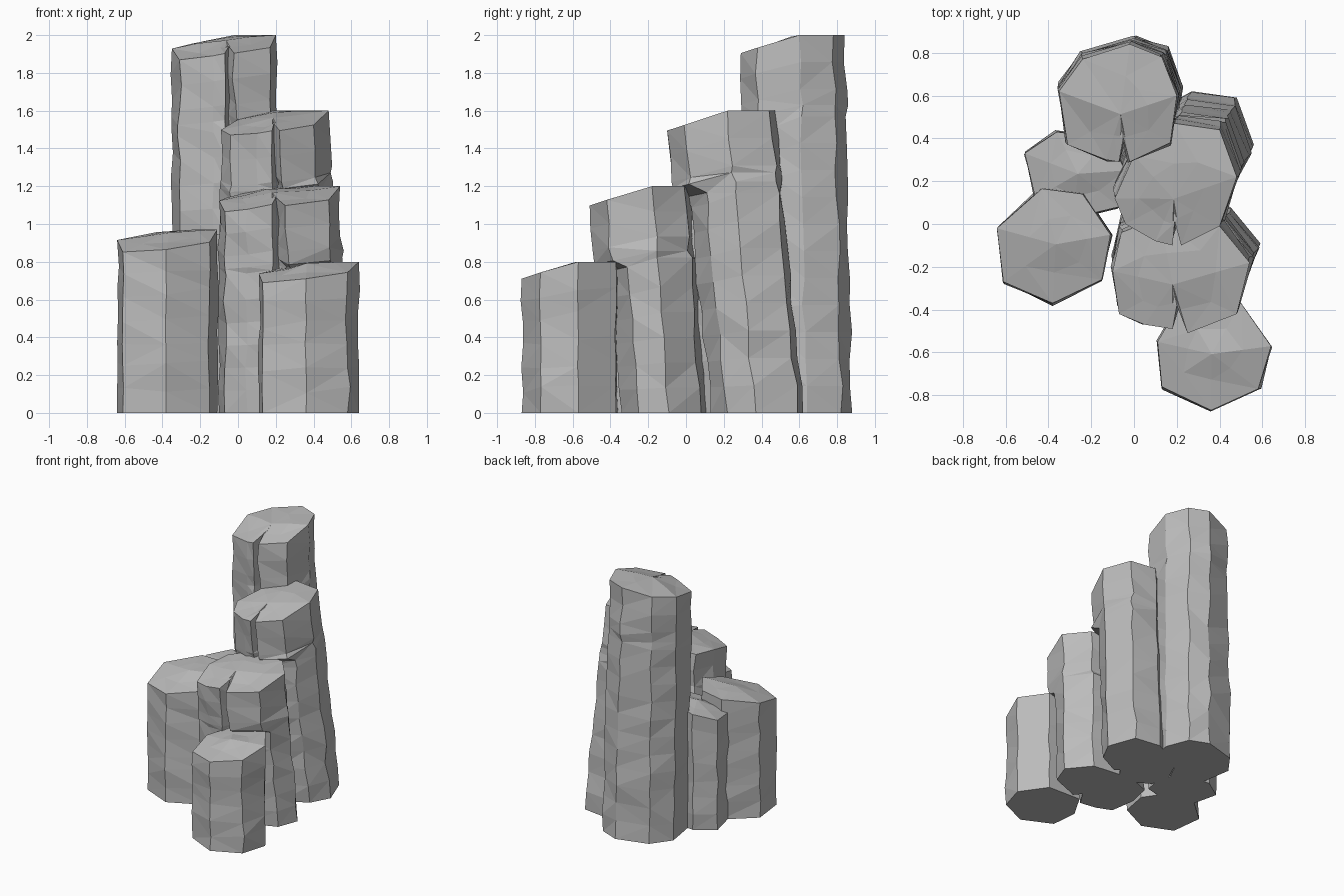
import bpy
import bmesh
import random
from mathutils import Vector

default = bpy.data.objects.get("Cube")
if default:
    bpy.data.objects.remove(default)

rng = random.Random(4)

stone = bpy.data.materials.new("grey stone")
stone.use_nodes = True
GREY = (0.5, 0.5, 0.5, 1)
stone.diffuse_color = GREY
bsdf = stone.node_tree.nodes["Principled BSDF"]
bsdf.inputs["Base Color"].default_value = GREY
bsdf.inputs["Roughness"].default_value = 0.9

# Outline slots used by columns that have a crack and an overhanging block
CRACK, BLOCK = 3, (4, 5)


def column(name, outline, height, ridge, slope=0.33, tilt=0.25,
           lean=(0, 0), ledge=None):
    """Rough prism: sloping fan top, leaning sides, optional front overhang."""
    bm = bmesh.new()
    points = [Vector((x, y)) for x, y in outline]
    n = len(points)
    centre = sum(points, Vector((0, 0))) / n

    def top_z(p):
        return (height - slope * max(0, ridge - p.y)
                - tilt * max(0, centre.x - p.x))

    # Levels from ground to rim, doubled where the block juts out
    steps = max(5, round(height / 0.14))
    levels = [i / steps for i in range(steps + 1)]
    if ledge:
        levels = [t for t in levels if abs(t - ledge) > 0.035]
        levels = sorted(levels + [ledge - 0.015, ledge + 0.015])

    rings = []
    for t in levels:
        ring = []
        for i, p in enumerate(points):
            q = p.copy()
            if p.x > centre.x:
                q.x += lean[0] * (1 - t)
            q.y += lean[1] * (1 - t)
            if ledge and i in BLOCK and t < ledge:
                q.y += 0.08
            z = top_z(p) * t
            if 0 < t < 1:
                q += Vector((rng.gauss(0, 0.006), rng.gauss(0, 0.006)))
                z += rng.uniform(-0.02, 0.02) if not ledge else 0
            ring.append(bm.verts.new((q.x, q.y, z)))
        rings.append(ring)

    # Side walls
    for low, high in zip(rings, rings[1:]):
        for i in range(n):
            j = (i + 1) % n
            bm.faces.new((low[i], low[j], high[j], high[i]))
    bm.faces.new(rings[0][::-1])

    # Chipped top: an uneven inner ring around a central point
    inner = []
    for p in points:
        q = centre.lerp(p, rng.uniform(0.4, 0.6))
        inner.append(bm.verts.new((q.x, q.y, top_z(q) - rng.uniform(0, 0.015))))
    hub = bm.verts.new((centre.x, centre.y, top_z(centre) - 0.005))
    rim = rings[-1]
    for i in range(n):
        j = (i + 1) % n
        bm.faces.new((rim[i], rim[j], inner[j], inner[i]))
        bm.faces.new((inner[i], inner[j], hub))

    bmesh.ops.triangulate(bm, faces=bm.faces[:])
    bmesh.ops.recalc_face_normals(bm, faces=bm.faces[:])
    mesh = bpy.data.meshes.new(name)
    bm.to_mesh(mesh)
    bm.free()
    mesh.materials.append(stone)
    obj = bpy.data.objects.new(name, mesh)
    bpy.context.collection.objects.link(obj)
    return obj


# Tall rear column
column("rear_column",
       [(-.31, .37), (-.13, .30), (-.07, .29), (-.05, .40), (-.02, .29),
        (.17, .38), (.20, .60), (.13, .78), (-.02, .84), (-.24, .77),
        (-.35, .62)],
       2.0, .58, lean=(.03, .04), ledge=.8)

# Middle column, leaning forward
column("middle_column",
       [(-.04, 0), (.10, -.08), (.18, -.10), (.19, .01), (.22, -.10),
        (.40, -.01), (.48, .22), (.40, .44), (.19, .47), (0, .32),
        (-.09, .12)],
       1.6, .22, lean=(.08, .15), ledge=.78)

# Front middle column
column("front_middle_column",
       [(-.07, -.42), (.05, -.47), (.18, -.49), (.20, -.38), (.25, -.51),
        (.48, -.42), (.54, -.18), (.40, -.01), (.12, .03), (-.06, -.04),
        (-.10, -.22)],
       1.2, -.2, lean=(.05, .09), ledge=.7)

# Short front column
column("front_column",
       [(.13, -.76), (.36, -.87), (.58, -.77), (.64, -.57), (.50, -.37),
        (.22, -.36), (.11, -.55)],
       .8, -.6)

# Left front column
column("side_front_column",
       [(-.61, -.27), (-.38, -.37), (-.15, -.26), (-.11, -.05), (-.24, .14),
        (-.43, .165), (-.64, -.02)],
       .97, -.06, tilt=.2)

# Left rear column, mostly enclosed by its neighbours
column("side_rear_column",
       [(-.46, .12), (-.28, .03), (-.07, .08), (-.04, .25), (-.12, .40),
        (-.36, .43), (-.51, .33)],
       .95, .25, tilt=.3)
